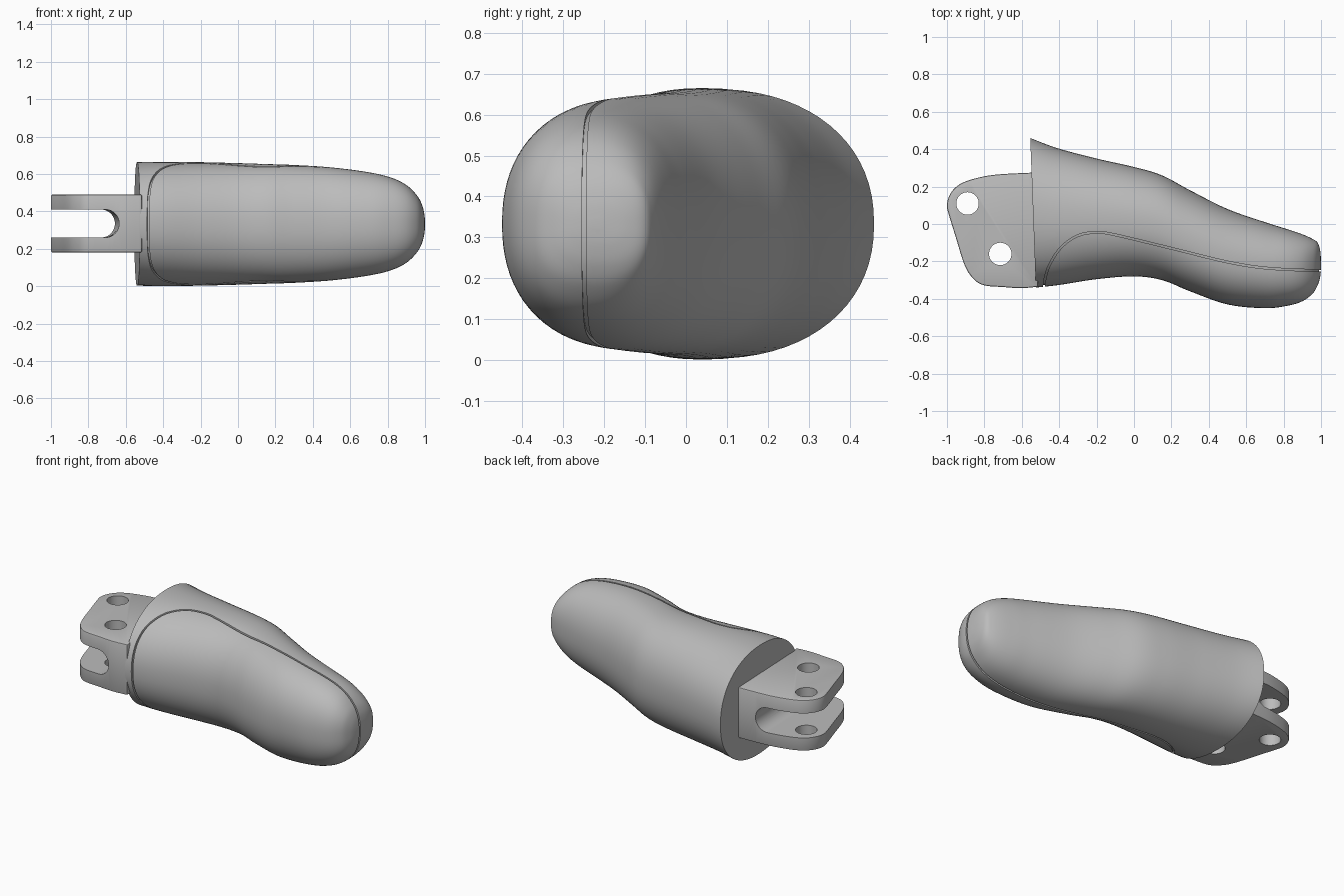
import bpy, bmesh, math
from mathutils import Vector

if "Cube" in bpy.data.objects:
    bpy.data.objects.remove(bpy.data.objects["Cube"])

MID = 0.333      # height of the centre line
LEAN = 0.0375    # slant of the joint plane

grey = bpy.data.materials.new("grey_plastic")
grey.diffuse_color = (0.5, 0.5, 0.5, 1)
grey.use_nodes = True
grey.node_tree.nodes["Principled BSDF"].inputs["Base Color"].default_value = grey.diffuse_color


def spline(rows, steps):
    """Smooth curve through rows of any width."""
    rows = [Vector(r) for r in rows]
    out = []
    for i in range(len(rows) - 1):
        a, b, c, d = rows[max(i - 1, 0)], rows[i], rows[i + 1], rows[min(i + 2, len(rows) - 1)]
        for k in range(steps):
            t = k / steps
            out.append(0.5 * (2 * b + (c - a) * t + (2 * a - 5 * b + 4 * c - d) * t * t
                              + (3 * b - a - 3 * c + d) * t ** 3))
    return out + [rows[-1]]


def finish(name, bm):
    bmesh.ops.recalc_face_normals(bm, faces=bm.faces)
    mesh = bpy.data.meshes.new(name)
    bm.to_mesh(mesh)
    bm.free()
    ob = bpy.data.objects.new(name, mesh)
    bpy.context.collection.objects.link(ob)
    mesh.materials.append(grey)
    return ob


def prism(name, pts, lo, hi, place):
    """Extrude a flat outline from lo to hi."""
    bm = bmesh.new()
    rings = [[bm.verts.new(place(p[0], p[1], w)) for p in pts] for w in (lo, hi)]
    n = len(pts)
    for i in range(n):
        j = (i + 1) % n
        bm.faces.new((rings[0][i], rings[0][j], rings[1][j], rings[1][i]))
    bm.faces.new(rings[0])
    bm.faces.new(rings[1])
    return finish(name, bm)


def apply(ob, kind, **settings):
    mod = ob.modifiers.new(kind.lower(), kind)
    for key, value in settings.items():
        setattr(mod, key, value)
    bpy.context.view_layer.objects.active = ob
    bpy.ops.object.modifier_apply(modifier=mod.name)


def cut(ob, cutter):
    apply(ob, 'BOOLEAN', operation='DIFFERENCE', solver='EXACT', object=cutter)
    bpy.data.objects.remove(cutter)


def smooth(ob, degrees):
    bpy.ops.object.select_all(action='DESELECT')
    ob.select_set(True)
    bpy.context.view_layer.objects.active = ob
    bpy.ops.object.shade_smooth_by_angle(angle=math.radians(degrees))


# Fingertip cross-sections: x, back y, front y, half height, squareness
SECTIONS = [
    (-0.5375, 0.46, -0.34, 0.33, 2.2), (-0.4, 0.405, -0.325, 0.332, 2.2),
    (-0.2, 0.35, -0.295, 0.33, 2.2), (0, 0.305, -0.28, 0.325, 2.2),
    (0.15, 0.26, -0.30, 0.32, 2.2), (0.3, 0.18, -0.36, 0.315, 2.2),
    (0.5, 0.08, -0.43, 0.302, 2.2), (0.7, 0.01, -0.45, 0.276, 2.2),
    (0.82, -0.028, -0.437, 0.247, 2.3), (0.9, -0.055, -0.413, 0.208, 2.4),
    (0.955, -0.08, -0.372, 0.155, 2.6), (0.983, -0.102, -0.325, 0.105, 2.7),
    (0.996, -0.145, -0.28, 0.055, 2.5), (1.0, -0.205, -0.235, 0.012, 2.2),
]


def fingertip(name, inset=0.0, seg=72):
    bm = bmesh.new()
    rings = []
    for x, back, front, half, n in spline(SECTIONS, 6):
        lean = LEAN * max(0, 1 - (x + 0.5375) / 0.3)
        ring = []
        for k in range(seg):
            a = 2 * math.pi * k / seg
            c, s = math.cos(a), math.sin(a)
            y = (back + front) / 2 + (back - front) / 2 * math.copysign(abs(c) ** (2 / n), c)
            z = MID + half * math.copysign(abs(s) ** (2 / n), s)
            ring.append(bm.verts.new((x - lean * y, y, z)))
        rings.append(ring)
    for r0, r1 in zip(rings, rings[1:]):
        for k in range(seg):
            j = (k + 1) % seg
            bm.faces.new((r0[k], r0[j], r1[j], r1[k]))
    bm.faces.new(rings[0])
    bm.faces.new(rings[-1])
    bmesh.ops.recalc_face_normals(bm, faces=bm.faces)
    bm.normal_update()
    moves = [(v, v.normal.copy()) for v in bm.verts]
    for v, normal in moves:
        v.co -= normal * inset
    return finish(name, bm)


def upright(u, v, w):
    return (u, v, w)


# Rounded fingertip body
body = fingertip("fingertip")

# Thin seam around the front pad, cut only skin deep
path = [Vector((-0.483, -0.7))] + spline(
    [(-0.483, -0.36), (-0.475, -0.29), (-0.45, -0.215), (-0.39, -0.125), (-0.3, -0.062),
     (-0.2, -0.045), (-0.1, -0.058), (0.2, -0.13), (0.5, -0.203), (0.72, -0.237),
     (1.0, -0.25)], 5) + [Vector((1.2, -0.252))]
left, right = [], []
for i, p in enumerate(path):
    d = (path[min(i + 1, len(path) - 1)] - path[max(i - 1, 0)]).normalized()
    side = Vector((-d.y, d.x)) * 0.005
    left.append(p + side)
    right.append(p - side)
seam = prism("seam_cutter", left + right[::-1], -0.3, 1.0, upright)
cut(seam, fingertip("core_cutter", 0.01))
cut(body, seam)
smooth(body, 35)

# Forked hinge tab behind the joint plane
outline = spline(
    [(-0.535, 0.275), (-0.7, 0.267), (-0.8, 0.255), (-0.9, 0.228), (-0.955, 0.195),
     (-0.988, 0.15), (-1.0, 0.1), (-0.99, 0.05), (-0.95, -0.08), (-0.915, -0.195),
     (-0.885, -0.26), (-0.84, -0.31), (-0.79, -0.33), (-0.7, -0.337), (-0.6, -0.343),
     (-0.513, -0.335)], 4)
tab = prism("hinge_tab", outline, 0.18, 0.49, upright)
apply(tab, 'BEVEL', width=0.008, segments=2, limit_method='ANGLE', angle_limit=math.radians(60))

# Round-ended slot between the two fork plates
arc = [math.radians(-90 + 180 * k / 24) for k in range(25)]
slot = [(-1.3, 0.26)] + [(-0.723 + 0.075 * math.cos(a), 0.335 + 0.075 * math.sin(a)) for a in arc] \
    + [(-1.3, 0.41)]
cut(tab, prism("slot_cutter", slot, -0.7, 0.7, lambda u, v, w: (u - LEAN * w, w, v)))

# Two pin holes
for cx, cy in ((-0.89, 0.11), (-0.715, -0.16)):
    circle = [(cx + 0.06 * math.cos(math.tau * k / 40), cy + 0.06 * math.sin(math.tau * k / 40))
              for k in range(40)]
    cut(tab, prism("hole_cutter", circle, -0.2, 0.9, upright))
smooth(tab, 35)
